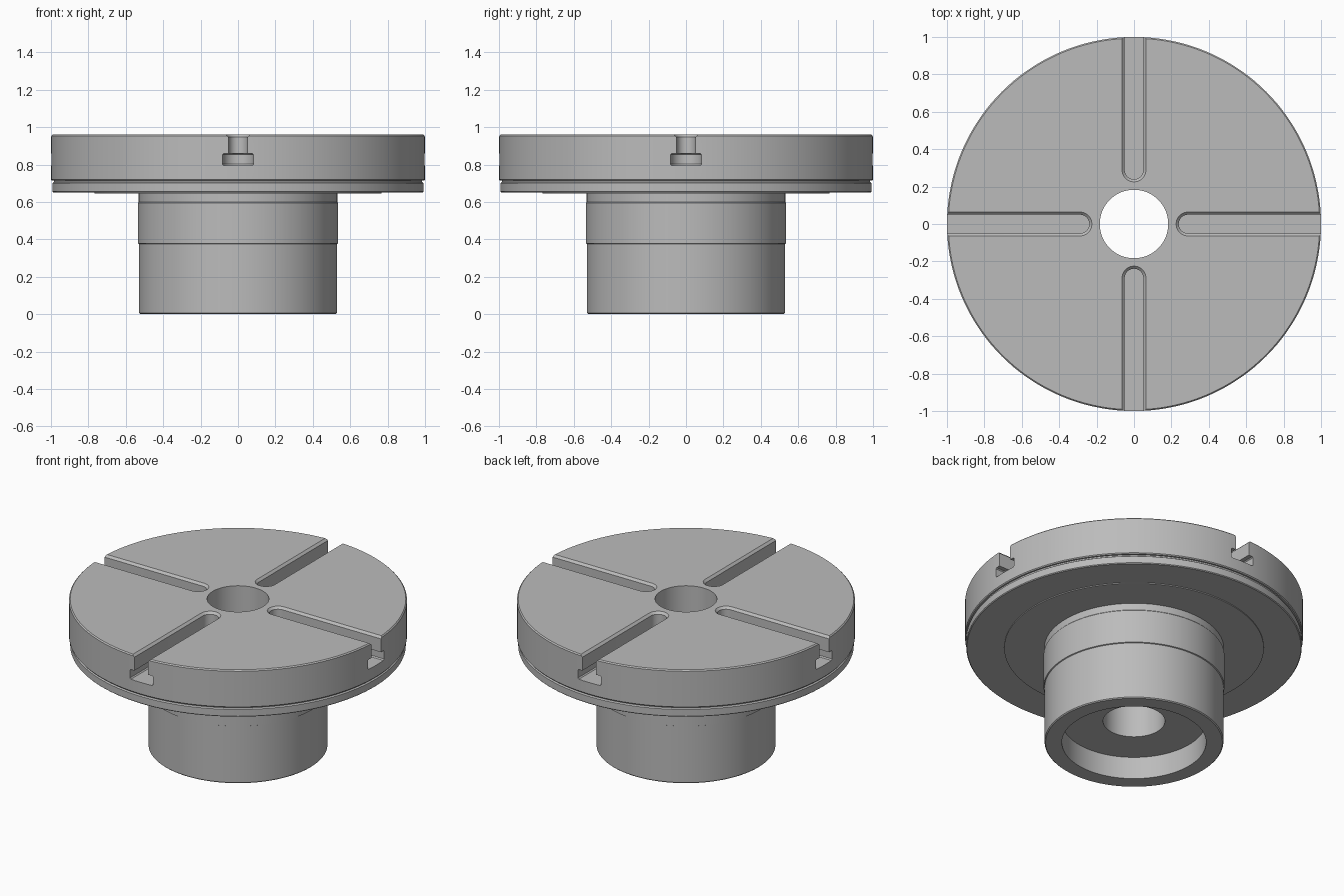
import bpy, bmesh, math
from mathutils import Matrix, Vector

old = bpy.data.objects.get("Cube")
if old:
    bpy.data.objects.remove(old, do_unlink=True)

steel = bpy.data.materials.new("machined grey")
steel.use_nodes = True
GREY = (0.5, 0.5, 0.5, 1)
steel.diffuse_color = GREY
steel.node_tree.nodes["Principled BSDF"].inputs["Base Color"].default_value = GREY


def make_object(name, bm):
    bmesh.ops.recalc_face_normals(bm, faces=bm.faces)
    mesh = bpy.data.meshes.new(name)
    bm.to_mesh(mesh)
    bm.free()
    mesh.materials.append(steel)
    obj = bpy.data.objects.new(name, mesh)
    bpy.context.collection.objects.link(obj)
    return obj


def lathe(name, profile, segments=144):
    """Revolve a closed (radius, z) outline around the z axis."""
    bm = bmesh.new()
    rings = []
    for i in range(segments):
        a = math.tau * i / segments
        rings.append([bm.verts.new((r * math.cos(a), r * math.sin(a), z)) for r, z in profile])
    n = len(profile)
    for i in range(segments):
        p, q = rings[i], rings[(i + 1) % segments]
        for j in range(n):
            k = (j + 1) % n
            bm.faces.new((p[j], q[j], q[k], p[k]))
    return make_object(name, bm)


def add_slot(bm, sections, centre, outer, turn, steps=16):
    """Loft a round-ended slot through (half width, z) sections."""
    rot = Matrix.Rotation(turn, 3, "Z")
    loops = []
    for w, z in sections:
        pts = [(outer, w)]
        for i in range(steps + 1):
            a = math.pi / 2 + math.pi * i / steps
            pts.append((centre + w * math.cos(a), w * math.sin(a)))
        pts.append((outer, -w))
        loops.append([bm.verts.new(rot @ Vector((x, y, z))) for x, y in pts])
    n = len(loops[0])
    for low, high in zip(loops, loops[1:]):
        for i in range(n):
            k = (i + 1) % n
            bm.faces.new((low[i], low[k], high[k], high[i]))
    bm.faces.new(loops[0])
    bm.faces.new(loops[-1])


# Round table with its hub, bore and counterbore
table = lathe("slotted_round_table", [
    (0.183, 0.145), (0.427, 0.145), (0.427, 0.0), (0.523, 0.0),
    (0.529, 0.006), (0.529, 0.375), (0.535, 0.378), (0.535, 0.595),
    (0.531, 0.6), (0.531, 0.645), (0.768, 0.645), (0.768, 0.651),
    (0.988, 0.651), (0.993, 0.656), (0.993, 0.7), (0.985, 0.706),
    (0.985, 0.714), (0.995, 0.714), (1.0, 0.72), (1.0, 0.953),
    (0.993, 0.96), (0.183, 0.96)])

# Four T-slots, narrow at the top with a chamfered mouth
T_SECTION = [(0.076, 0.795), (0.083, 0.802), (0.083, 0.853), (0.077, 0.859),
             (0.05, 0.859), (0.05, 0.946), (0.065, 0.961), (0.065, 1.02)]
bm = bmesh.new()
for quarter in range(4):
    add_slot(bm, T_SECTION, 0.289, 1.1, quarter * math.pi / 2)
cutter = make_object("t_slot_cutter", bm)
cutter.hide_render = True
cutter.hide_viewport = False

cut = table.modifiers.new("t_slots", "BOOLEAN")
cut.operation = "DIFFERENCE"
cut.solver = "EXACT"
cut.object = cutter

# Apply the cut, drop the cutter, then smooth the round walls
bpy.ops.object.select_all(action="DESELECT")
bpy.context.view_layer.objects.active = table
table.select_set(True)
bpy.ops.object.modifier_apply(modifier=cut.name)
bpy.data.objects.remove(cutter, do_unlink=True)
bpy.ops.object.shade_smooth_by_angle(angle=math.radians(25))
